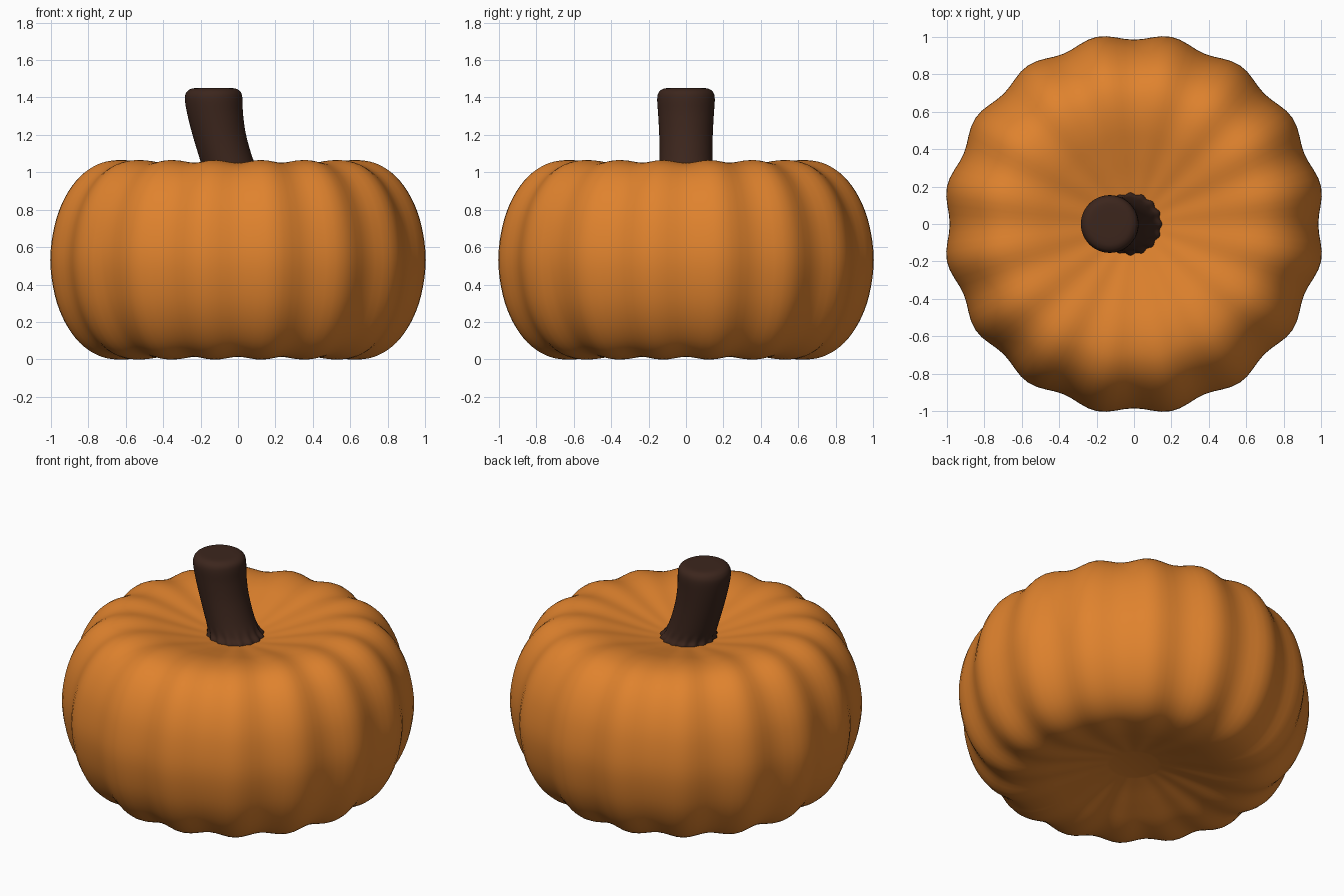
import bpy, bmesh, math

if "Cube" in bpy.data.objects:
    bpy.data.objects.remove(bpy.data.objects["Cube"])

RIBS = 16
SEGS = 128


def spline(pts, steps):
    """Catmull-Rom curve through tuples of any length."""
    p = [pts[0]] + list(pts) + [pts[-1]]
    out = []
    for i in range(1, len(p) - 2):
        for s in range(steps):
            t = s / steps
            out.append(tuple(
                0.5 * (2 * b + (c - a) * t + (2 * a - 5 * b + 4 * c - d) * t * t
                       + (3 * b - a - 3 * c + d) * t ** 3)
                for a, b, c, d in zip(p[i - 1], p[i], p[i + 1], p[i + 2])))
    out.append(tuple(pts[-1]))
    return out


def loft(name, rings, color):
    """Skin closed rings of points, listed bottom to top, and cap both ends."""
    bm = bmesh.new()
    rows = [[bm.verts.new(co) for co in ring] for ring in rings]
    for a, b in zip(rows, rows[1:]):
        for i in range(len(a)):
            j = (i + 1) % len(a)
            bm.faces.new((a[i], a[j], b[j], b[i]))
    bm.faces.new(rows[0][::-1])
    bm.faces.new(rows[-1])
    bmesh.ops.recalc_face_normals(bm, faces=bm.faces[:])
    mesh = bpy.data.meshes.new(name)
    bm.to_mesh(mesh)
    bm.free()
    mesh.shade_smooth()
    mat = bpy.data.materials.new(name + "_colour")
    mat.diffuse_color = color
    mat.use_nodes = True
    mat.node_tree.nodes["Principled BSDF"].inputs["Base Color"].default_value = mat.diffuse_color
    mesh.materials.append(mat)
    obj = bpy.data.objects.new(name, mesh)
    bpy.context.collection.objects.link(obj)
    return obj


angles = [2 * math.pi * i / SEGS for i in range(SEGS)]

# Ribbed body: upper half profile (radius, height above the middle), mirrored down
MID = 0.532
upper = [(1.02, 0), (0.995, 0.19), (0.94, 0.335), (0.86, 0.445), (0.765, 0.51),
         (0.66, 0.533), (0.54, 0.524), (0.40, 0.49), (0.25, 0.45), (0.14, 0.425)]
profile = [(r, -h) for r, h in upper[:0:-1]] + upper
body_rings = []
for r, h in spline(profile, 4):
    fade = max(0.0, min(1.0, (r - 0.14) / 0.5))
    ring = []
    for a in angles:
        groove = (0.5 + 0.5 * math.cos(RIBS * a)) * fade
        rr = r * (1 - 0.034 * groove)
        ring.append((rr * math.cos(a), rr * math.sin(a), MID + h * (1 - 0.028 * groove)))
    body_rings.append(ring)
loft("pumpkin_body", body_rings, (0.74, 0.225, 0.027, 1))

# Leaning stem: (centre x, height, radius), with a fluted flare at the foot
path = [(-0.015, 0.93, 0.168), (-0.02, 0.965, 0.162), (-0.035, 1.0, 0.147),
        (-0.065, 1.08, 0.142), (-0.10, 1.2, 0.143), (-0.122, 1.31, 0.149),
        (-0.13, 1.39, 0.154), (-0.13, 1.425, 0.147), (-0.13, 1.443, 0.128),
        (-0.13, 1.45, 0.10), (-0.13, 1.451, 0.04)]
stem_rings = []
for x, z, r in spline(path, 4):
    flute = 0.006 * max(0.0, min(1.0, (1.03 - z) / 0.06))
    stem_rings.append([(x + (r + flute * math.cos(RIBS * a)) * math.cos(a),
                        (r + flute * math.cos(RIBS * a)) * math.sin(a), z)
                       for a in angles])
loft("stem", stem_rings, (0.045, 0.019, 0.012, 1))

# Keep the flat dimple disc and the stem foot crisp
for obj in bpy.context.collection.objects:
    obj.select_set(True)
    bpy.context.view_layer.objects.active = obj
bpy.ops.object.shade_smooth_by_angle(angle=math.radians(40))
